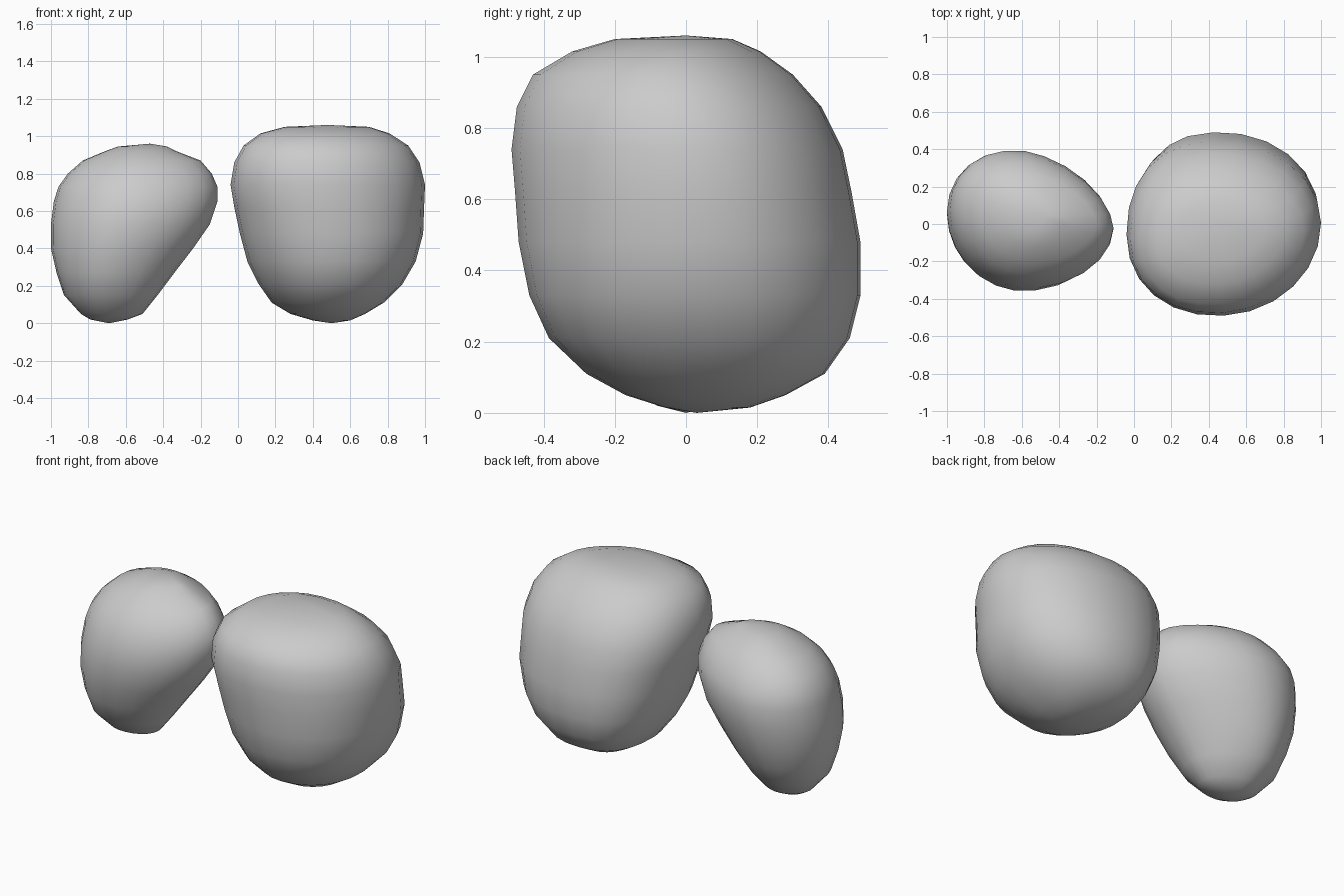
import bpy
import bmesh
from math import cos, sin, tau

cube = bpy.data.objects.get("Cube")
if cube:
    bpy.data.objects.remove(cube)

stone = bpy.data.materials.new("stone_grey")
stone.use_nodes = True
grey = (0.6, 0.6, 0.6, 1)
stone.diffuse_color = grey
stone.node_tree.nodes["Principled BSDF"].inputs["Base Color"].default_value = grey

SIDES = 24


def power(value, p):
    """Signed power used for superellipse corners."""
    return (1 if value >= 0 else -1) * abs(value) ** (2 / p)


# Loft lopsided rounded sections (z, x0, x1, y0, y1) between two end points.
# middles: widest place along x at the back and front; skew: lean of the +x end
# low_p, high_p: corner fullness at ground and crown, anticlockwise from +x +y
def boulder(name, rows, base, crown, middles, skew, low_p, high_p):
    bm = bmesh.new()
    rings = []
    for z, x0, x1, y0, y1 in rows:
        height = z / crown[2]
        ring = []
        for i in range(SIDES):
            a = tau * i / SIDES
            c, s = cos(a), sin(a)
            corner = i * 4 // SIDES
            p = low_p[corner] * (1 - height) + high_p[corner] * height
            cx = x0 + (x1 - x0) * middles[0 if s > 0 else 1]
            reach = x1 - cx if c > 0 else cx - x0
            y = (y0 + y1) / 2 + (y1 - y0) / 2 * power(s, p)
            ring.append(bm.verts.new((cx + reach * power(c, p),
                                      y + skew * c * (x1 - x0), z)))
        rings.append(ring)
    bottom, top = bm.verts.new(base), bm.verts.new(crown)
    for i in range(SIDES):
        j = (i + 1) % SIDES
        bm.faces.new((bottom, rings[0][j], rings[0][i]))
        bm.faces.new((top, rings[-1][i], rings[-1][j]))
        for low, high in zip(rings, rings[1:]):
            bm.faces.new((low[i], low[j], high[j], high[i]))
    for face in bm.faces:
        face.smooth = True
    mesh = bpy.data.meshes.new(name)
    bm.to_mesh(mesh)
    bm.free()
    mesh.materials.append(stone)
    obj = bpy.data.objects.new(name, mesh)
    bpy.context.collection.objects.link(obj)


# Large blocky boulder
boulder("large_boulder", [
    (.015, .40, .60, -.06, .18),
    (.05, .28, .68, -.17, .28),
    (.11, .18, .78, -.28, .39),
    (.21, .11, .88, -.385, .46),
    (.33, .05, .95, -.44, .49),
    (.48, .01, .99, -.47, .49),
    (.62, -.02, .995, -.48, .465),
    (.74, -.04, 1, -.49, .44),
    (.86, -.02, .97, -.475, .38),
    (.95, .03, .91, -.43, .30),
    (1.015, .12, .81, -.32, .21),
    (1.05, .25, .70, -.20, .13),
], (.5, .03, 0), (.48, 0, 1.06), (.42, .5), .03,
    (2.1, 2.7, 1.75, 2.4), (1.95, 2.15, 2.25, 1.9))

# Small leaning boulder
boulder("small_boulder", [
    (.02, -.79, -.59, -.08, .08),
    (.05, -.84, -.51, -.14, .14),
    (.15, -.93, -.43, -.24, .24),
    (.27, -.97, -.34, -.30, .31),
    (.40, -1, -.24, -.335, .355),
    (.53, -1, -.15, -.355, .385),
    (.65, -.985, -.11, -.34, .39),
    (.73, -.96, -.11, -.31, .37),
    (.80, -.91, -.14, -.27, .33),
    (.87, -.83, -.20, -.20, .27),
    (.92, -.71, -.33, -.12, .19),
    (.945, -.64, -.38, -.06, .13),
], (-.69, 0, 0), (-.47, .04, .96), (.46, .42), -.06,
    (1.8, 1.75, 1.95, 2.1), (1.75, 2.2, 2.1, 1.7))
